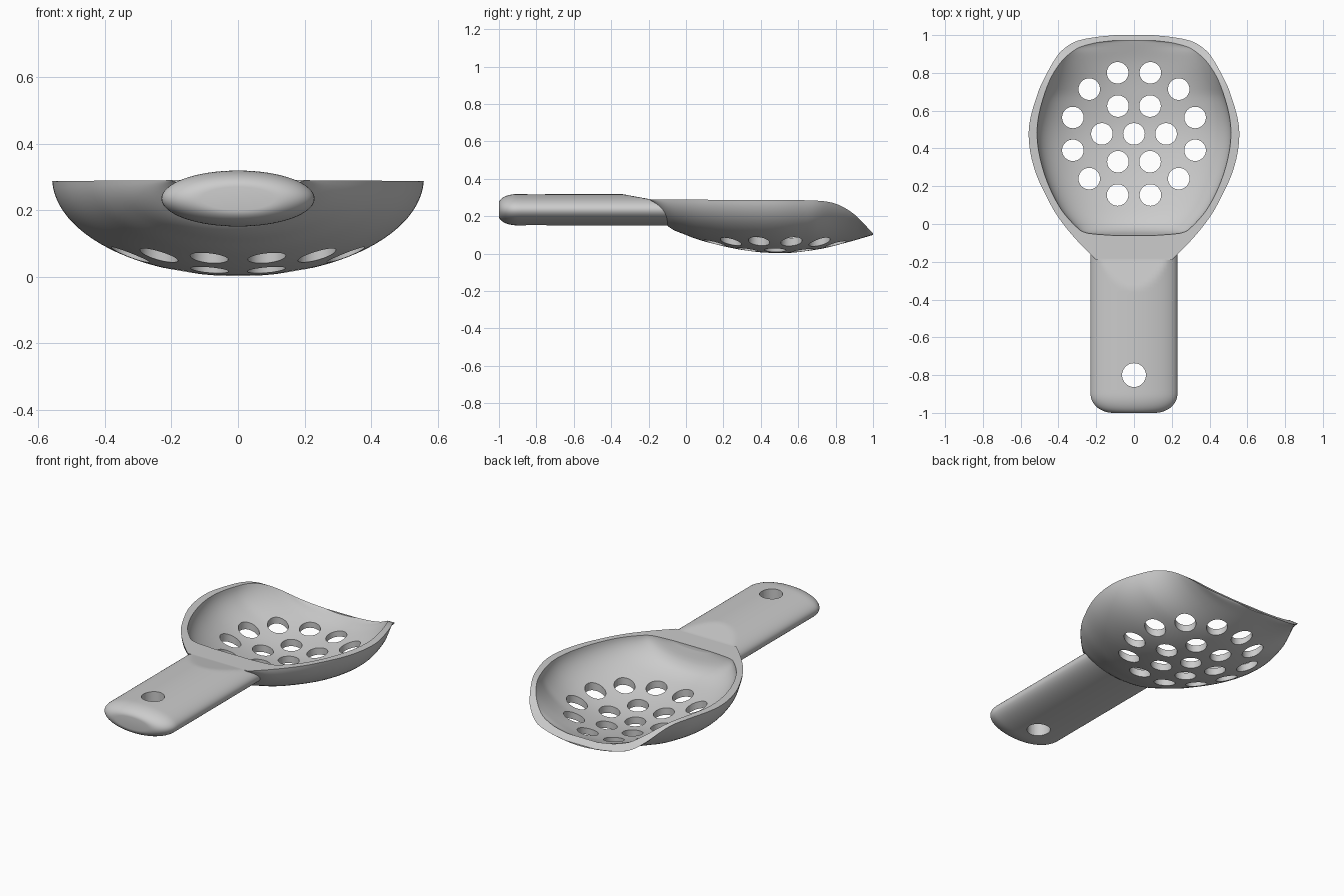
import bpy, bmesh, math
from mathutils import Matrix

if "Cube" in bpy.data.objects:
    bpy.data.objects.remove(bpy.data.objects["Cube"])

gray = bpy.data.materials.new("plain gray")
gray.use_nodes = True
COLOR = (0.6, 0.6, 0.6, 1)
gray.diffuse_color = COLOR
gray.node_tree.nodes["Principled BSDF"].inputs["Base Color"].default_value = COLOR


def curve(points):
    """Smooth function through (position, value) points."""
    def slope(i):
        a, b = points[max(i - 1, 0)], points[min(i + 1, len(points) - 1)]
        return (b[1] - a[1]) / (b[0] - a[0])

    def value(y):
        i = 0
        while i < len(points) - 2 and y > points[i + 1][0]:
            i += 1
        (y0, v0), (y1, v1) = points[i], points[i + 1]
        h = y1 - y0
        t = min(max((y - y0) / h, 0), 1)
        return ((1 + 2 * t) * (1 - t) ** 2 * v0 + t * (1 - t) ** 2 * h * slope(i)
                + t * t * (3 - 2 * t) * v1 - t * t * (1 - t) * h * slope(i + 1))
    return value


def make_object(name, bm):
    bmesh.ops.recalc_face_normals(bm, faces=bm.faces)
    mesh = bpy.data.meshes.new(name)
    bm.to_mesh(mesh)
    bm.free()
    mesh.materials.append(gray)
    obj = bpy.data.objects.new(name, mesh)
    bpy.context.collection.objects.link(obj)
    return obj


def loft(name, sections):
    """Closed solid skinned over a list of point rings."""
    bm = bmesh.new()
    rings = [[bm.verts.new(p) for p in ring] for ring in sections]
    for a, b in zip(rings, rings[1:]):
        for i in range(len(a)):
            j = (i + 1) % len(a)
            bm.faces.new((a[i], a[j], b[j], b[i]))
    bm.faces.new(rings[0])
    bm.faces.new(rings[-1])
    return make_object(name, bm)


def stations(start, end, count):
    """Positions packed more tightly towards both ends."""
    return [start + (end - start) * (1 - math.cos(math.pi * i / count)) / 2
            for i in range(count + 1)]


# Bowl: half width, floor height and rim height along its length
rim = curve([(-0.2, 0.29), (0.3, 0.287), (0.68, 0.284), (0.8, 0.267),
             (0.9, 0.21), (1, 0.108)])
outer_width = curve([(-0.19, 0.2), (-0.1, 0.29), (0, 0.375), (0.1, 0.44), (0.3, 0.53),
                     (0.5, 0.557), (0.7, 0.507), (0.8, 0.46), (0.87, 0.42), (0.92, 0.38),
                     (0.97, 0.3), (0.99, 0.2), (1, 0.1)])
outer_floor = curve([(-0.19, 0.275), (-0.1, 0.15), (0, 0.1), (0.1, 0.065), (0.3, 0.02),
                     (0.5, 0.002), (0.7, 0.022), (0.85, 0.057), (1, 0.1)])
inner_width = curve([(-0.06, 0.12), (-0.05, 0.24), (-0.02, 0.3), (0.1, 0.4), (0.3, 0.485),
                     (0.5, 0.513), (0.7, 0.47), (0.84, 0.4), (0.93, 0.3), (0.96, 0.2),
                     (0.972, 0.1)])
inner_floor = curve([(-0.06, 0.27), (-0.04, 0.2), (0, 0.15), (0.1, 0.108), (0.3, 0.062),
                     (0.5, 0.043), (0.7, 0.062), (0.85, 0.09), (0.972, 0.13)])


def bowl_section(y, width, floor, lid=None):
    sweep = math.radians(88 - 40 * max(0, (y - 0.68) / 0.32))
    w, low, high = width(y), floor(y), rim(y)
    ring = []
    for i in range(49):
        t = sweep * (i / 24 - 1)
        rise = (1 - math.cos(t)) / (1 - math.cos(sweep))
        ring.append((w * math.sin(t) / math.sin(sweep), y, low + (high - low) * rise))
    if lid:
        ring += [(w, y, lid), (-w, y, lid)]
    return ring


scoop = loft("scoop", [bowl_section(y, outer_width, outer_floor)
                       for y in stations(-0.19, 1, 60)])
hollow = loft("bowl_hollow_cutter", [bowl_section(y, inner_width, inner_floor, 0.5)
                                     for y in stations(-0.06, 0.972, 60)])

# Handle: oval bar with a rounded end and a sloping thumb flat by the bowl
handle_rings = []
ROUND = 10
ends = [(-1 + 0.1 * (1 - math.cos(a)), math.sin(a))
        for a in [math.pi / 2 * i / ROUND for i in range(ROUND + 1)]]
for y, s in ends + [(-0.9 + 0.02 * i, 1) for i in range(1, 42)]:
    half_width, half_height = 0.11 + 0.12 * s, 0.035 + 0.049 * s
    slope_top = 0.32 - 0.033 * min(max((y + 0.35) / 0.18, 0), 1)
    handle_rings.append([(half_width * math.cos(a), y,
                          min(0.235 + half_height * math.sin(a), slope_top))
                         for a in [math.tau * i / 64 for i in range(64)]])
handle = loft("handle", handle_rings)

# Drain holes in two rings around a centre hole, plus the hanging hole
holes = [(0, 0.477, 0.057), (0, -0.8, 0.063)]
for count, radius, offset in ((6, 0.17, 0), (12, 0.335, math.pi / 12)):
    for i in range(count):
        a = offset + math.tau * i / count
        holes.append((radius * math.cos(a), 0.477 + radius * math.sin(a), 0.057))
bm = bmesh.new()
for x, y, r in holes:
    bmesh.ops.create_cone(bm, cap_ends=True, segments=40, radius1=r, radius2=r, depth=1,
                          matrix=Matrix.Translation((x, y, 0.2)))
hole_cutter = make_object("hole_cutter", bm)

# Join the handle, hollow the bowl and drill the holes
bpy.context.view_layer.objects.active = scoop
scoop.select_set(True)
for part, operation in ((handle, "UNION"), (hollow, "DIFFERENCE"),
                        (hole_cutter, "DIFFERENCE")):
    mod = scoop.modifiers.new(part.name, "BOOLEAN")
    mod.object, mod.operation, mod.solver = part, operation, "EXACT"
    bpy.ops.object.modifier_apply(modifier=mod.name)
    bpy.data.objects.remove(part)
bpy.ops.object.shade_smooth_by_angle(angle=math.radians(32))
